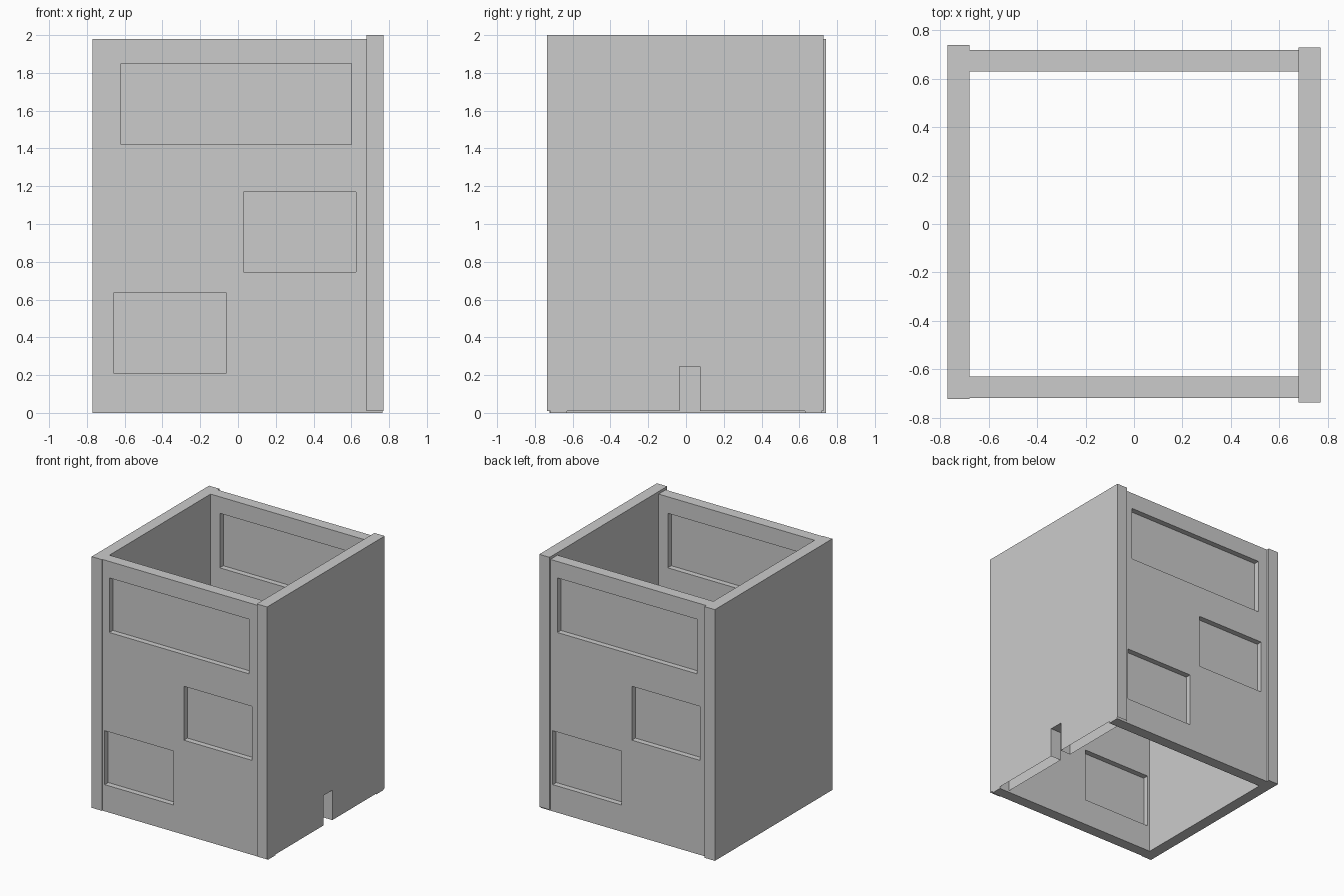
import bpy, bmesh

if "Cube" in bpy.data.objects:
    bpy.data.objects.remove(bpy.data.objects["Cube"])

# window rectangles as seen facing a wall: x0, x1, z0, z1
WINDOWS = [(-0.62, 0.60, 1.42, 1.85), (0.03, 0.625, 0.745, 1.17), (-0.66, -0.06, 0.21, 0.635)]


def make_object(name, bm):
    mesh = bpy.data.meshes.new(name)
    bm.to_mesh(mesh)
    bm.free()
    obj = bpy.data.objects.new(name, mesh)
    bpy.context.collection.objects.link(obj)
    return obj


def add_box(bm, x, y, z):
    verts = bmesh.ops.create_cube(bm, size=1)["verts"]
    for v in verts:
        v.co = [a[0] if c < 0 else a[1] for a, c in zip((x, y, z), v.co)]


def box(name, x, y, z):
    bm = bmesh.new()
    add_box(bm, x, y, z)
    return make_object(name, bm)


# side wall without notch
box("left_wall", (-0.77, -0.68), (-0.723, 0.74), (0, 1.98))

# side wall with a notch at the bottom, open on its underside
profile = [(-0.737, 0.01), (-0.035, 0.01), (-0.035, 0.245), (0.075, 0.245),
           (0.075, 0.01), (0.728, 0.01), (0.728, 2.0), (-0.737, 2.0)]
bm = bmesh.new()
inner = [bm.verts.new((0.68, y, z)) for y, z in profile]
outer = [bm.verts.new((0.77, y, z)) for y, z in profile]
bm.faces.new(outer)
bm.faces.new(inner[::-1])
for i in range(len(profile)):
    j = (i + 1) % len(profile)
    if i not in (0, 4):
        bm.faces.new((inner[i], inner[j], outer[j], outer[i]))
make_object("right_wall", bm)

# front and back walls with window openings and centred panes
for side, sign in (("front", 1), ("back", -1)):
    y = sorted((-0.718 * sign, -0.63 * sign))
    wall = box(side + "_wall", (-0.68, 0.766), y, (0, 1.98))
    cut = bmesh.new()
    panes = bmesh.new()
    for x0, x1, z0, z1 in WINDOWS:
        add_box(cut, sorted((x0 * sign, x1 * sign)), (y[0] - 0.1, y[1] + 0.1), (z0, z1))
        corners = [(x0, z0), (x1, z0), (x1, z1), (x0, z1)]
        panes.faces.new([panes.verts.new((x * sign, -0.674 * sign, z)) for x, z in corners])
    cutter = make_object(side + "_window_cutter", cut)
    cutter.hide_render = True
    mod = wall.modifiers.new("windows", "BOOLEAN")
    mod.operation = "DIFFERENCE"
    mod.solver = "EXACT"
    mod.object = cutter
    bpy.context.view_layer.objects.active = wall
    bpy.ops.object.modifier_apply(modifier=mod.name)
    bpy.data.objects.remove(cutter)
    make_object(side + "_window_panes", panes)
